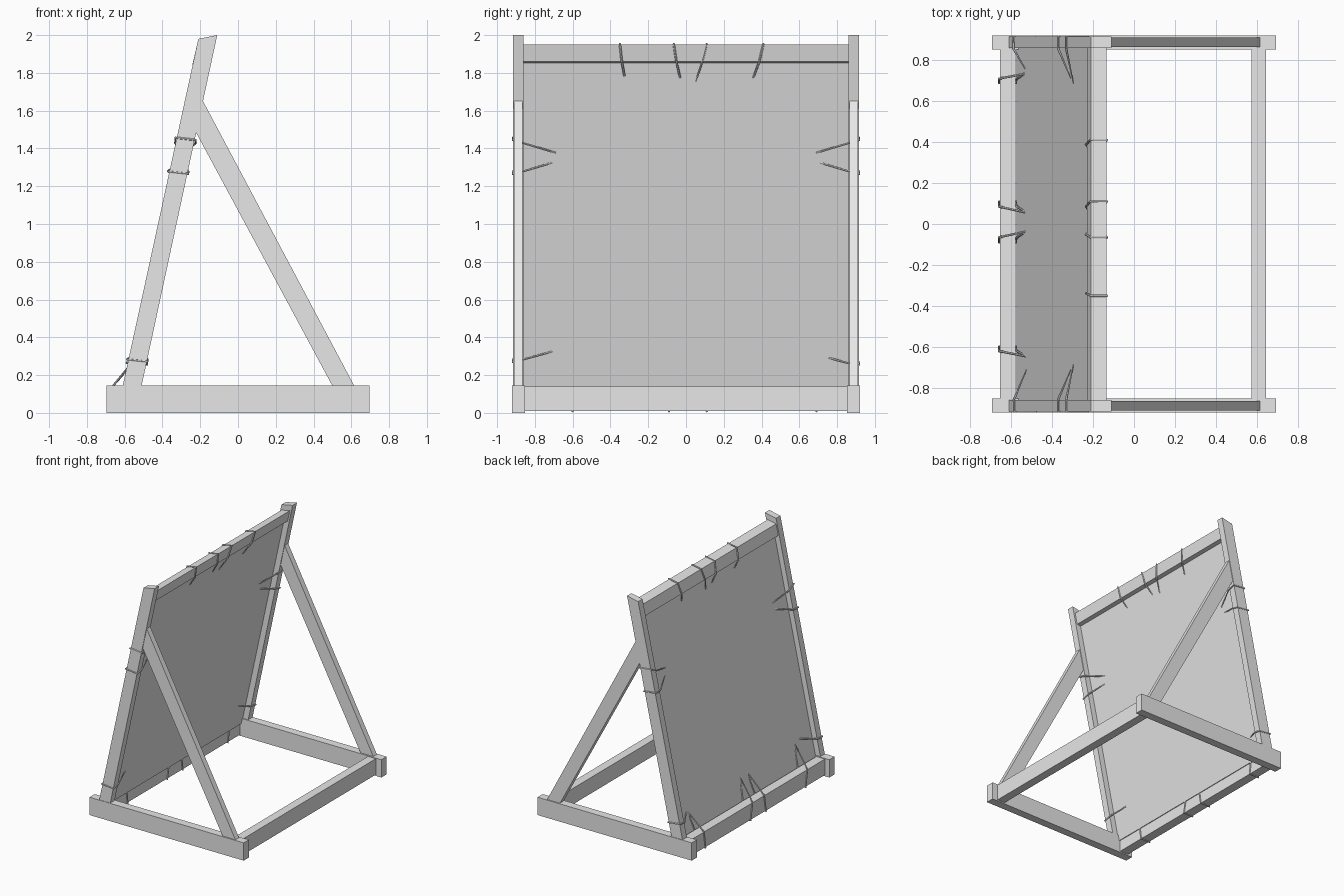
import bpy
import bmesh
from mathutils import Vector

cube = bpy.data.objects.get("Cube")
if cube:
    bpy.data.objects.remove(cube, do_unlink=True)

grey = bpy.data.materials.new("plain grey")
grey.use_nodes = True
grey.diffuse_color = (0.8, 0.8, 0.8, 1)
grey.node_tree.nodes["Principled BSDF"].inputs["Base Color"].default_value = (0.8, 0.8, 0.8, 1)

SLOPE = 0.217                     # lean of the frame, x per z


def lean(x, z):
    """x of a leaning line that passes through x at the top of the base."""
    return x + SLOPE * (z - 0.145)


def prism(name, profile, y0, y1):
    """Extrude an x-z outline along y."""
    bm = bmesh.new()
    face = bm.faces.new([bm.verts.new((x, y0, z)) for x, z in profile])
    ext = bmesh.ops.extrude_face_region(bm, geom=[face])
    verts = [v for v in ext["geom"] if isinstance(v, bmesh.types.BMVert)]
    bmesh.ops.translate(bm, verts=verts, vec=(0, y1 - y0, 0))
    bmesh.ops.recalc_face_normals(bm, faces=bm.faces)
    mesh = bpy.data.meshes.new(name)
    bm.to_mesh(mesh)
    bm.free()
    mesh.materials.append(grey)
    obj = bpy.data.objects.new(name, mesh)
    bpy.context.collection.objects.link(obj)
    return obj


def rect(x0, x1, z0, z1):
    return [(x0, z0), (x1, z0), (x1, z1), (x0, z1)]


def rope(name, points):
    """Closed round cord through the given points."""
    curve = bpy.data.curves.new(name, "CURVE")
    curve.dimensions = "3D"
    curve.bevel_depth = 0.006
    curve.bevel_resolution = 1
    spline = curve.splines.new("POLY")
    spline.points.add(len(points) - 1)
    for p, co in zip(spline.points, points):
        p.co = (*co, 1)
    spline.use_cyclic_u = True
    curve.materials.append(grey)
    obj = bpy.data.objects.new(name, curve)
    bpy.context.collection.objects.link(obj)
    bpy.ops.object.select_all(action="DESELECT")
    obj.select_set(True)
    bpy.context.view_layer.objects.active = obj
    bpy.ops.object.convert(target="MESH")
    bpy.ops.object.shade_smooth_by_angle()


# Side frames: base rail, leaning post and brace on each side
post = [(lean(-0.61, 0.03), 0.03), (lean(-0.51, 0.03), 0.03), (-0.11, 2.0), (-0.21, 1.98)]
brace = [(0.55, 0.05), (0.665, 0.05), (-0.238, 1.75), (-0.263, 1.56)]
for side, s in (("right", -1), ("left", 1)):
    prism(side + "_base_rail", rect(-0.695, 0.695, 0, 0.145), s * 0.853, s * 0.92)
    prism(side + "_post", post, s * 0.86, s * 0.916)
    prism(side + "_brace", brace, s * 0.865, s * 0.911)

# Beams between the side frames
prism("rear_crossbar", rect(0.575, 0.645, 0.01, 0.14), -0.86, 0.86)
prism("lower_crossbar", rect(-0.655, -0.578, 0.01, 0.14), -0.86, 0.86)
beam = [(-0.23, 1.845), (-0.155, 1.86), (-0.135, 1.95), (-0.21, 1.935)]
prism("top_beam", beam, -0.865, 0.865)

# Thin leaning panel
PANEL = -0.562


def panel_x(z):
    return lean(PANEL, z)


prism("panel", [(panel_x(0.1) - 0.003, 0.1), (panel_x(0.1) + 0.003, 0.1),
                (panel_x(1.9) + 0.003, 1.9), (panel_x(1.9) - 0.003, 1.9)], -0.865, 0.865)

# Ropes over the top beam: y on the beam, y and z of the hole in the panel
for y, hy, hz in ((-0.35, -0.325, 1.78), (-0.065, -0.03, 1.77),
                  (0.11, 0.05, 1.75), (0.41, 0.355, 1.77)):
    my = y + (hy - y) * 0.4
    rope("top_rope", [(panel_x(hz), hy, hz), (-0.15, my, 1.86), (-0.131, y, 1.954),
                      (-0.214, y, 1.939), (-0.235, my, 1.845)])

# Ropes under the lower crossbar
for y, hy, hz in ((-0.6, -0.647, 0.31), (-0.09, -0.035, 0.315),
                  (0.11, 0.055, 0.31), (0.69, 0.735, 0.285)):
    my = y + (hy - y) * 0.45
    rope("bottom_rope", [(panel_x(hz), hy, hz), (-0.573, my, 0.145), (-0.573, y, 0.007),
                         (-0.66, y, 0.007), (-0.66, my, 0.145)])

# Ropes around the posts: side, z on the post, y and z of the hole
for s, z, hy, hz in ((-1, 1.445, 0.685, 1.375), (1, 1.445, 0.685, 1.375),
                     (-1, 1.265, 0.705, 1.325), (1, 1.265, 0.705, 1.325),
                     (-1, 0.27, 0.705, 0.325), (1, 0.255, 0.755, 0.29)):
    mz = z + (hz - z) * 0.25
    xl, xr = lean(-0.614, z), lean(-0.506, z)
    rope("post_rope", [(panel_x(hz), s * hy, hz), (xr, s * 0.858, mz), (xr, s * 0.918, z),
                       (xl, s * 0.918, z + 0.012), (xl, s * 0.858, mz)])
